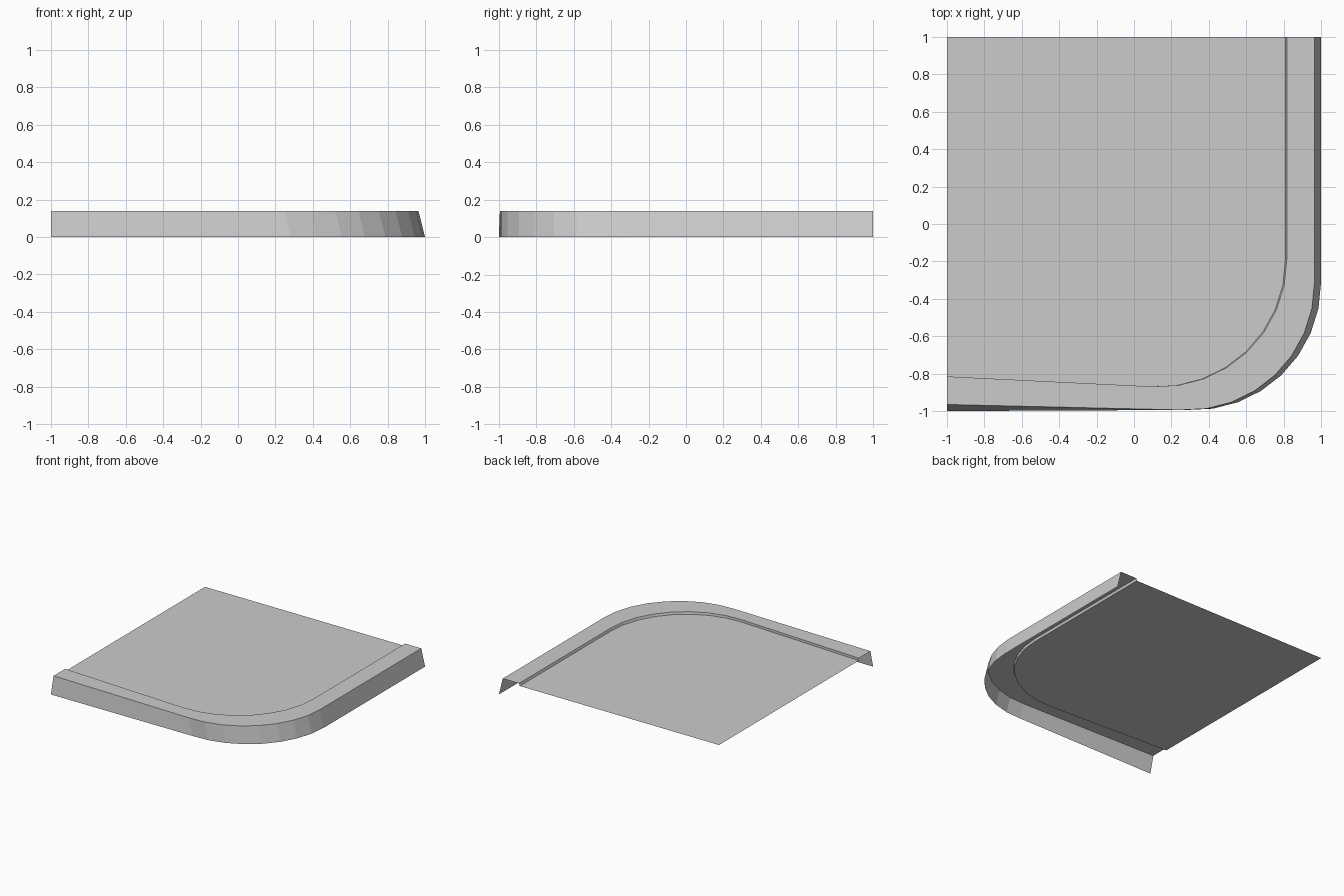
import bpy
import math

old = bpy.data.objects.get("Cube")
if old:
    bpy.data.objects.remove(old, do_unlink=True)

TOP, DECK = 0.14, 0.12
RADIUS, SWEEP, STEPS = 0.68, 93, 8

# One grey for the whole slab
grey = bpy.data.materials.new("concrete grey")
grey.use_nodes = True
colour = (0.6, 0.6, 0.6, 1)
grey.diffuse_color = colour
grey.node_tree.nodes["Principled BSDF"].inputs["Base Color"].default_value = colour


def rail(cx, cy, start_y, z, shift=0.0):
    """Line from the left end, round the corner arc, to the back end."""
    pts = [(-1, start_y, z)]
    for i in range(STEPS, -1, -1):
        a = -math.radians(SWEEP * i / STEPS)
        pts.append((cx + RADIUS * math.cos(a) + shift, cy + RADIUS * math.sin(a), z))
    pts.append((cx + RADIUS + shift, 1, z))
    return pts


def make(name, verts, faces):
    mesh = bpy.data.meshes.new(name)
    mesh.from_pydata(verts, [], faces)
    mesh.materials.append(grey)
    mesh.update()
    obj = bpy.data.objects.new(name, mesh)
    bpy.context.collection.objects.link(obj)
    return obj


def strip(name, outer, inner):
    """Band of quads between two rails."""
    n = len(outer)
    faces = [(i, i + 1, n + i + 1, n + i) for i in range(n - 1)]
    return make(name, outer + inner, faces)


# Edge lines from the ground up and inward
foot = rail(0.285, -0.315, -1.0, 0, 0.035)
outer_edge = rail(0.285, -0.315, -0.965, TOP)
inner_edge = rail(0.137, -0.19, -0.815, TOP)
deck_edge = rail(0.137, -0.19, -0.815, DECK, -0.007)

# Sloped skirt, flat kerb, small step down and the deck
strip("outer_skirt", foot, outer_edge)
strip("kerb_top", outer_edge, inner_edge)
strip("inner_step", inner_edge, deck_edge)
deck = deck_edge + [(-1, 1, DECK)]
make("deck", deck, [tuple(range(len(deck)))])
